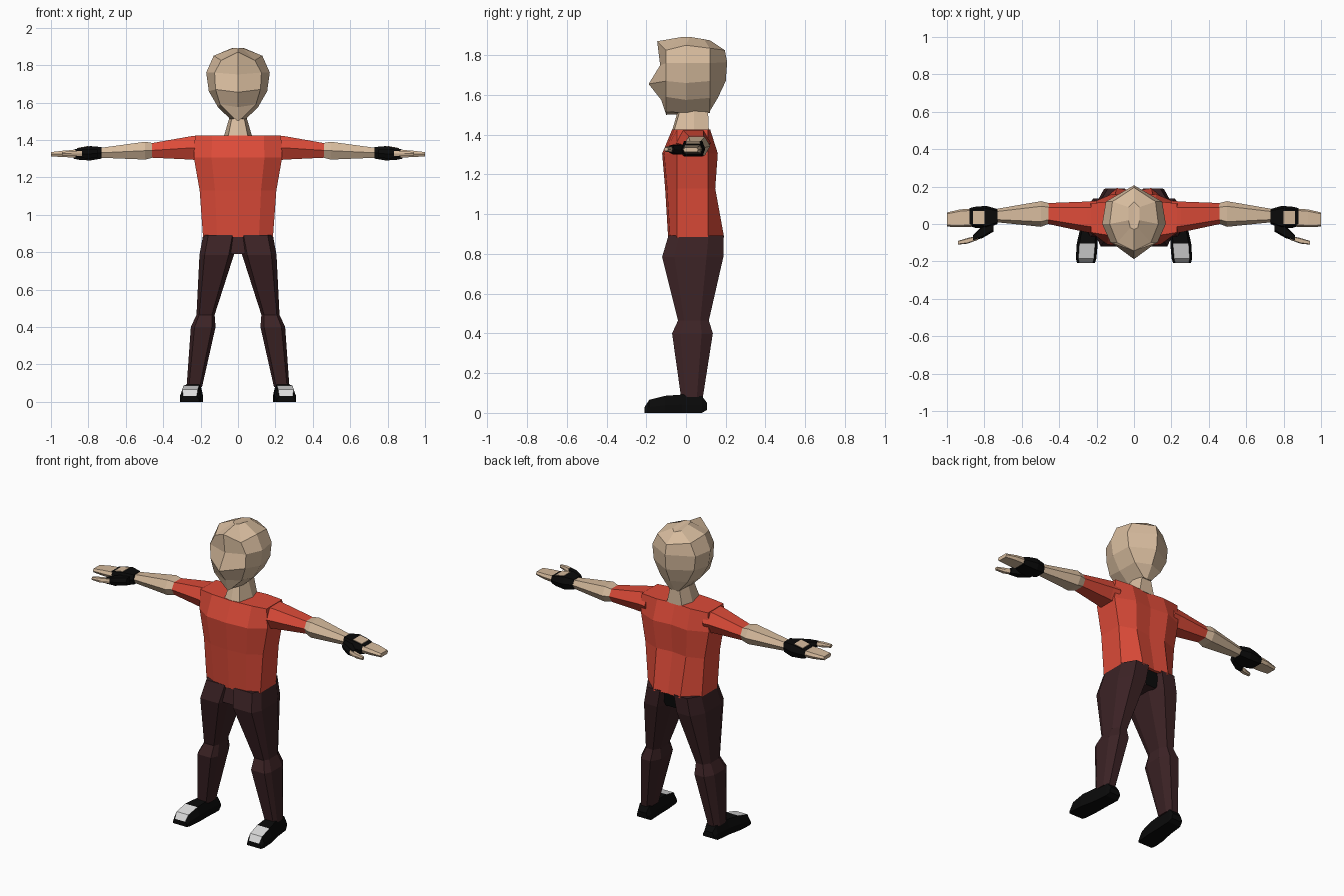
import bpy
import bmesh
from mathutils import Vector

cube = bpy.data.objects.get("Cube")
if cube:
    bpy.data.objects.remove(cube, do_unlink=True)


def material(name, *rgb):
    m = bpy.data.materials.new(name)
    m.use_nodes = True
    m.diffuse_color = (*rgb, 1)
    m.node_tree.nodes["Principled BSDF"].inputs["Base Color"].default_value = (*rgb, 1)
    return m


skin = material("skin", .68, .50, .34)
red = material("shirt_red", .72, .07, .04)
maroon = material("trouser_maroon", .044, .016, .018)
black = material("black", .003, .003, .003)
white = material("toe_white", .72, .72, .72)


def loft(name, rings, mats, closed=True, second=None, caps=True):
    """Skin rings of points, mirror across x; faces passing `second` get material 1."""
    bm = bmesh.new()
    rows = [[bm.verts.new(p) for p in ring] for ring in rings]
    n = len(rows[0])
    for a, b in zip(rows, rows[1:]):
        for i in range(n if closed else n - 1):
            j = (i + 1) % n
            bm.faces.new((a[i], a[j], b[j], b[i]))
    if caps:
        bm.faces.new(rows[0])
        bm.faces.new(rows[-1])
    bmesh.ops.recalc_face_normals(bm, faces=bm.faces)
    # Half shells: make sure the widest face looks outward
    bm.normal_update()
    widest = max(bm.faces, key=lambda f: f.calc_center_median().x + abs(f.normal.x))
    if not closed and widest.normal.x < 0:
        bmesh.ops.reverse_faces(bm, faces=bm.faces)
    bm.normal_update()
    if second:
        for f in bm.faces:
            f.material_index = int(second(f.calc_center_median(), f.normal))
    mesh = bpy.data.meshes.new(name)
    bm.to_mesh(mesh)
    bm.free()
    for m in mats:
        mesh.materials.append(m)
    ob = bpy.data.objects.new(name, mesh)
    bpy.context.collection.objects.link(ob)
    mod = ob.modifiers.new("Mirror", "MIRROR")
    mod.merge_threshold = .0005
    return ob


# Head: half rings from face centre, face edge, side, back side to back centre
def head_ring(front, edge, side, back, rear):
    return [(0, *front), (edge[0], -.10, edge[1]), (side[0], 0, side[1]),
            (back[0], .12, back[1]), (0, *rear)]


loft("head", [
    [(0, -.03, 1.89), (.02, -.02, 1.892), (.03, .02, 1.892), (.03, .09, 1.88), (0, .12, 1.875)],
    head_ring((-.145, 1.87), (.09, 1.825), (.13, 1.85), (.115, 1.835), (.195, 1.825)),
    head_ring((-.13, 1.75), (.125, 1.76), (.17, 1.76), (.15, 1.76), (.207, 1.765)),
    head_ring((-.188, 1.655), (.12, 1.67), (.156, 1.66), (.14, 1.67), (.2, 1.67)),
    head_ring((-.125, 1.575), (.096, 1.59), (.107, 1.575), (.095, 1.585), (.16, 1.585)),
    head_ring((-.10, 1.5), (.02, 1.515), (.04, 1.51), (.03, 1.51), (.115, 1.51)),
], [skin], closed=False)

# Neck
loft("neck", [
    [(0, yf, z), (.7 * w, yf + .01, z), (w, .04, z), (.7 * w, yb, z), (0, yb, z)]
    for z, w, yf, yb in ((1.42, .075, -.07, .115), (1.54, .04, -.035, .11))
], [skin], closed=False)

# Shirt body
loft("shirt", [
    [(0, yf, z), (.6 * w, yf + .01, z), (w, -.045, z), (w, .11, z),
     (.5 * w, yb, z), (0, yb - .012, z)]
    for z, w, yf, yb in ((.882, .187, -.09, .192), (1.13, .205, -.105, .147),
                         (1.305, .236, -.12, .16), (1.425, .23, -.07, .122))
], [red], closed=False)


# Arms: chamfered boxes along x
def arm_ring(x, y0, y1, z0, z1, cut=.25):
    dy, mid = cut * (y1 - y0), (z0 + z1) / 2
    return [(x, y0, mid), (x, y0 + dy, z1), (x, y1 - dy, z1),
            (x, y1, mid), (x, y1 - dy, z0), (x, y0 + dy, z0)]


def limb(name, mat, *sections, cut=.2):
    loft(name, [arm_ring(*s, cut=cut) for s in sections], [mat])


limb("sleeves", red, (.2, -.055, .125, 1.29, 1.425), (.25, -.045, .12, 1.295, 1.42),
     (.46, 0, .112, 1.305, 1.383))
limb("forearms", skin, (.455, .002, .112, 1.305, 1.383), (.497, -.015, .122, 1.295, 1.39),
     (.74, .01, .08, 1.305, 1.357))
limb("gloves", black, (.73, 0, .08, 1.3, 1.362), (.79, -.025, .097, 1.29, 1.367),
     (.85, -.02, .092, 1.294, 1.356), (.88, -.01, .085, 1.3, 1.348), cut=.12)
limb("glove_thumb_bases", black, (.75, -.04, .03, 1.305, 1.35),
     (.81, -.075, -.01, 1.3, 1.35), (.86, -.09, -.06, 1.31, 1.345), cut=.15)
limb("fingers", skin, (.87, -.015, .082, 1.306, 1.347), (.93, -.017, .078, 1.308, 1.343),
     (.999, -.014, .062, 1.312, 1.335), cut=.1)
limb("thumbs", skin, (.835, -.085, -.062, 1.315, 1.342),
     (.89, -.105, -.075, 1.313, 1.34), (.94, -.11, -.09, 1.318, 1.335), cut=.15)

# Bare patch on the back of each glove
loft("glove_openings", [
    [(x, y, z + d) for y, d in ((0, 0), (.07, 0), (.07, .005), (0, .005))]
    for x, z in ((.80, 1.363), (.86, 1.352))], [skin])


# Trouser legs: chamfered boxes down z
def leg_ring(z, x0, x1, y0, y1):
    cx, cy, hx, hy = (x0 + x1) / 2, (y0 + y1) / 2, (x1 - x0) / 2, (y1 - y0) / 2
    return [(cx + a * hx, cy + b * hy, z) for a, b in
            ((-.7, -1), (.7, -1), (1, -.6), (1, .45), (.5, 1), (-.5, 1), (-1, .45), (-1, -.6))]


loft("trouser_legs", [leg_ring(*s) for s in (
    (.893, .002, .186, -.088, .19), (.785, .022, .206, -.12, .188),
    (.465, .125, .222, -.04, .115), (.4, .12, .252, -.07, .135),
    (.08, .192, .275, -.025, .085))], [maroon])

# Seat between the legs, black at the back
loft("trouser_seat", [
    [(0, yf, z), (w, yf, z), (w, yb, z), (0, yb, z)]
    for z, w, yf, yb in ((.89, .08, -.08, .165), (.79, .035, -.10, .15))
], [maroon, black], closed=False, second=lambda c, n: n.y > .5)


# Shoes with pale toe caps
def shoe_ring(y, cx, w, top, base=0):
    mid = base + .45 * (top - base)
    return [(cx - w, y, base), (cx - w, y, mid), (cx - .75 * w, y, top),
            (cx + .75 * w, y, top), (cx + w, y, mid), (cx + w, y, base)]


loft("shoes", [shoe_ring(*s) for s in (
    (-.208, .257, .048, .03), (-.185, .256, .055, .066), (-.105, .25, .056, .086),
    (-.02, .24, .047, .092), (.08, .232, .044, .085), (.106, .23, .036, .05, .015))],
    [black, white],
    second=lambda c, n: c.y < -.1 and n.z > .2 and abs(n.x) < .5)
